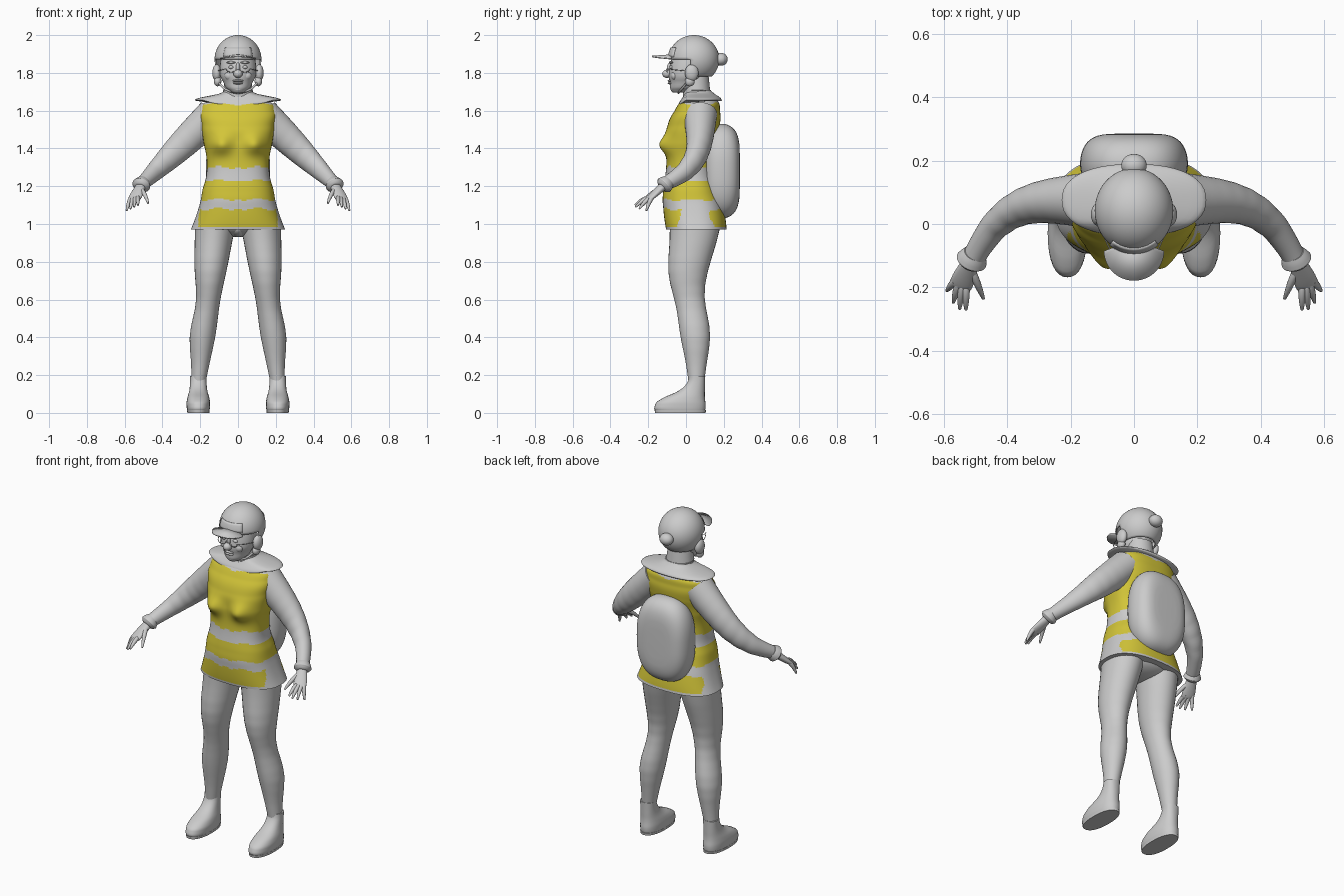
import bpy, bmesh, math
from mathutils import Vector, Matrix

if "Cube" in bpy.data.objects:
    bpy.data.objects.remove(bpy.data.objects["Cube"])


def material(name, red, green, blue):
    mat = bpy.data.materials.new(name)
    mat.use_nodes = True
    mat.diffuse_color = (red, green, blue, 1)
    shader = mat.node_tree.nodes["Principled BSDF"]
    shader.inputs["Base Color"].default_value = mat.diffuse_color
    return mat


GREY = material("light grey", .6, .6, .6)
YELLOW = material("vest yellow", .65, .56, .04)


def finish(name, bm, mirror=False, thickness=0):
    bmesh.ops.recalc_face_normals(bm, faces=bm.faces)
    mesh = bpy.data.meshes.new(name)
    bm.to_mesh(mesh)
    bm.free()
    mesh.materials.append(GREY)
    mesh.materials.append(YELLOW)
    part = bpy.data.objects.new(name, mesh)
    bpy.context.collection.objects.link(part)
    bpy.ops.object.select_all(action='DESELECT')
    part.select_set(True)
    bpy.context.view_layer.objects.active = part
    bpy.ops.object.shade_smooth_by_angle(angle=math.radians(50))
    if mirror:
        part.modifiers.new("mirror", 'MIRROR')
    if thickness:
        part.modifiers.new("thickness", 'SOLIDIFY').thickness = thickness


def blend(start, end, t):
    return start + (end - start) * t


def bump(t, centre, width):
    return math.exp(-((t - centre) / width) ** 2)


def steps(count):
    return [i / count for i in range(count + 1)]


def spline(keys, count):
    # Catmull-Rom curve through the key rings
    keys = [Vector(key) for key in keys]
    keys = [keys[0], *keys, keys[-1]]
    rows = []
    for a, b, c, d in zip(keys, keys[1:], keys[2:], keys[3:]):
        for t in steps(count)[:-1]:
            start = b + (c - a) * (t / 2)
            end = c + (b - d) * ((1 - t) / 2)
            rows.append(blend(start, end, t * t * (3 - 2 * t)))
    return rows + [keys[-1]]


def loft(name, keys, axes=None, sides=32, count=5, power=2, mirror=False, warp=None, paint=None):
    # each key ring is x, y, z, radius across, radius deep
    rows = spline(keys, count)
    centres = [Vector(row[:3]) for row in rows]
    bm = bmesh.new()
    rings = []
    for i, row in enumerate(rows):
        if axes:
            across, deep = axes
        else:
            along = centres[min(i + 1, len(rows) - 1)] - centres[max(i - 1, 0)]
            across = along.cross(Vector((0, 0, 1))).normalized()
            deep = across.cross(along).normalized()
        ring = []
        for turn in steps(sides)[:-1]:
            c, s = math.cos(math.tau * turn), math.sin(math.tau * turn)
            c = math.copysign(abs(c) ** (2 / power), c)
            s = math.copysign(abs(s) ** (2 / power), s)
            point = centres[i] + across * c * row[3] + deep * s * row[4]
            ring.append(bm.verts.new(warp(point) if warp else point))
        rings.append(ring)
    for low, high in zip(rings, rings[1:]):
        for j in range(sides):
            bm.faces.new((low[j - 1], low[j], high[j], high[j - 1]))
    bm.faces.new(rings[0])
    bm.faces.new(rings[-1])
    if paint:
        for face in bm.faces:
            face.material_index = int(paint(face.calc_center_median()))
    finish(name, bm, mirror)


LEVEL = Vector((1, 0, 0)), Vector((0, 1, 0))
UPRIGHT = Vector((1, 0, 0)), Vector((0, 0, 1))


def column(name, x, profile, **options):
    # level rings: height, y, radius across, radius deep
    loft(name, [(x, y, z, across, deep) for z, y, across, deep in profile], LEVEL, **options)


def ball(name, centre, size, mirror=False, keep=None):
    bm = bmesh.new()
    place = Matrix.LocRotScale(Vector(centre), None, Vector(size))
    bmesh.ops.create_uvsphere(bm, u_segments=48, v_segments=32, radius=1, matrix=place)
    if keep:
        unwanted = [v for v in bm.verts if not keep(v.co)]
        bmesh.ops.delete(bm, geom=unwanted, context='VERTS')
    finish(name, bm, mirror, thickness=.008 if keep else 0)


def wire(name, points, radius):
    loft(name, [(*point, radius, radius) for point in points], sides=8, mirror=True)


# Jacket with painted bands
def shape_bust(point):
    if point.y < 0:
        point.y -= .045 * bump(abs(point.x), .09, .055) * bump(point.z, 1.42, .05)
    return point


def is_vest(point):
    side, height = abs(point.x), point.z + .006 * math.sin(abs(point.x) * 45)
    chest = 1.3 < height < 1.64 - max(0, .02 - side) and side < .197
    waist = 1.13 < height < 1.23
    hem = .985 < point.z and height < 1.08 and side < .21 and abs(point.y - .05) > .075
    return chest or waist or hem


column("jacket", 0, [(.97, .055, .25, .16), (1.08, .04, .21, .16), (1.18, .025, .188, .145),
                     (1.3, .02, .165, .125), (1.43, .025, .182, .13), (1.52, .04, .195, .138),
                     (1.6, .06, .2, .12), (1.65, .07, .165, .1), (1.69, .07, .1, .075)],
       sides=120, count=14, power=2.5, warp=shape_bust, paint=is_vest)


# Collar draped over the shoulders, and neck
def drape(point):
    point.z += .6 * min(0, point.y)
    return point


column("collar", 0, [(1.65, .075, .21, .11), (1.665, .075, .215, .11), (1.69, .07, .1, .08),
                     (1.71, .06, .08, .07)], sides=48, power=2.3, warp=drape)
column("neck", 0, [(1.64, .06, .085, .075), (1.78, .05, .07, .07)])

# Sleeves bend forward toward the wrist
loft("sleeve", [(blend(.13, .51, t), .075 - .19 * t ** 4, blend(1.58, 1.21, t),
                 blend(.09, .035, t), blend(.09, .035, t) + .01 * math.sin(math.pi * t))
                for t in steps(8)], mirror=True)

# Cuffs and hands
WRIST, KNUCKLES = Vector((.51, -.11, 1.21)), Vector((.55, -.2, 1.13))


def hand_part(name, profile):
    loft(name, [(*blend(WRIST, KNUCKLES, t), across, deep) for t, across, deep in profile], mirror=True)


hand_part("cuff", [(-.2, .035, .035), (0, .047, .045), (.1, .045, .043), (.2, .03, .03)])
hand_part("palm", [(0, .024, .022), (.7, .036, .017), (1, .032, .011)])


def finger(name, root, tip):
    middle = blend(root, tip, .5) + Vector((0, 0, .008))
    loft(name, [(*root, .012, .012), (*middle, .011, .011), (*tip, .005, .005)], sides=12, mirror=True)


for i, name in enumerate(["index", "middle", "ring", "little"]):
    t = i / 3
    tip = blend(Vector((.53, -.27, 1.1)), Vector((.59, -.21, 1.07)), t)
    tip.y -= .02 * math.sin(math.pi * t)
    finger(name + "_finger", blend(Vector((.53, -.19, 1.14)), Vector((.565, -.18, 1.14)), t), tip)
finger("thumb", Vector((.51, -.15, 1.18)), Vector((.475, -.235, 1.11)))

# Hips and legs, thin at the knee and full at the calf
ball("hips", (0, .06, 1), (.17, .13, .07))
ball("crotch", (0, .03, .98), (.045, .09, .05))
legs = []
for t in steps(12):
    muscle = .01 * (bump(t, .7, .15) - bump(t, .47, .15))
    legs.append((blend(.12, .21, t) + muscle / 2, .055 - .045 * bump(t, .35, .25), blend(1, .15, t),
                 blend(.107, .037, t) + muscle, blend(.135, .04, t) + muscle))
loft("leg", legs, LEVEL, mirror=True)

# Boots, long at the toe and narrow at the ankle
column("boot", .21, [(.01, -.03, .058, .13), (.04, -.03, .062, .134), (.08, -.01, .058, .11),
                     (.13, .04, .046, .06), (.195, .06, .044, .042)], power=2.3, mirror=True)
column("boot_sole", .21, [(0, -.03, .058, .134), (.014, -.03, .06, .136)], power=2.3, mirror=True)

# Backpack swelling from both flat sides
pack = []
for t in steps(24):
    angle = blend(-1.5, 1.5, t)
    swell = math.cos(angle) ** .4
    pack.append((0, .19 + .095 * math.sin(angle), 1.28, .17 * swell, .25 * swell))
loft("backpack", pack, UPRIGHT, sides=64, count=2, power=2.6)

# Head and face
column("head", 0, [(1.695, -.035, .025, .03), (1.71, -.02, .05, .06), (1.75, 0, .077, .085),
                   (1.83, .01, .096, .097), (1.95, .03, .07, .08)])
ball("nose", (0, -.1, 1.795), (.024, .026, .022))
ball("nose_bridge", (0, -.085, 1.825), (.011, .016, .03))
for name, height in ("upper_lip", 1.758), ("lower_lip", 1.746):
    ball(name, (0, -.083, height), (.028, .014, .007))
ball("chin", (0, -.06, 1.715), (.028, .022, .018))
ball("cheek", (.045, -.06, 1.785), (.026, .02, .024), mirror=True)
ball("eye", (.037, -.078, 1.83), (.014, .01, .009), mirror=True)
ball("eyebrow", (.037, -.08, 1.855), (.024, .011, .007), mirror=True)

# Helmet with front panel, ear covers and bun
CROWN, DOME = Vector((0, .042, 1.872)), Vector((.124, .134, .128))
ball("helmet", CROWN, DOME, keep=lambda p: p.z > (1.87 if p.y < .01 else 1.78))
ball("helmet_front_panel", CROWN, DOME * 1.035,
     keep=lambda p: CROWN.z < p.z < 1.945 and p.y < 0 and abs(p.x) < .08)
ball("ear_cover", (.112, .03, 1.8), (.024, .036, .045), mirror=True)
ball("ear_lobe", (.108, .02, 1.755), (.02, .026, .026), mirror=True)
ball("bun", (0, .185, 1.872), (.04, .036, .034))

# Half-round brim
bm = bmesh.new()
hub = bm.verts.new((0, -.05, 1.9))
rim = []
for t in steps(24):
    c, s = math.cos(math.pi * t), math.sin(math.pi * t)
    rim.append(bm.verts.new((.095 * c, -.085 - .094 * s, 1.885 + .012 * (s - abs(c)) / 2)))
for a, b in zip(rim, rim[1:]):
    bm.faces.new((hub, a, b))
finish("brim", bm, thickness=.007)

# Spectacles and chin strap
wire("lens_rim", [(.037 - .026 * math.cos(math.pi * t), -.1, 1.822 - .018 * math.sin(math.pi * t))
                  for t in steps(8)], .002)
wire("temple", [(.062, -.1, 1.822), (.09, -.05, 1.815), (.11, .02, 1.81)], .002)
wire("chin_strap", [(.108, .015, 1.76), (.085, -.01, 1.73), (.05, -.03, 1.706), (0, -.04, 1.694)], .006)
